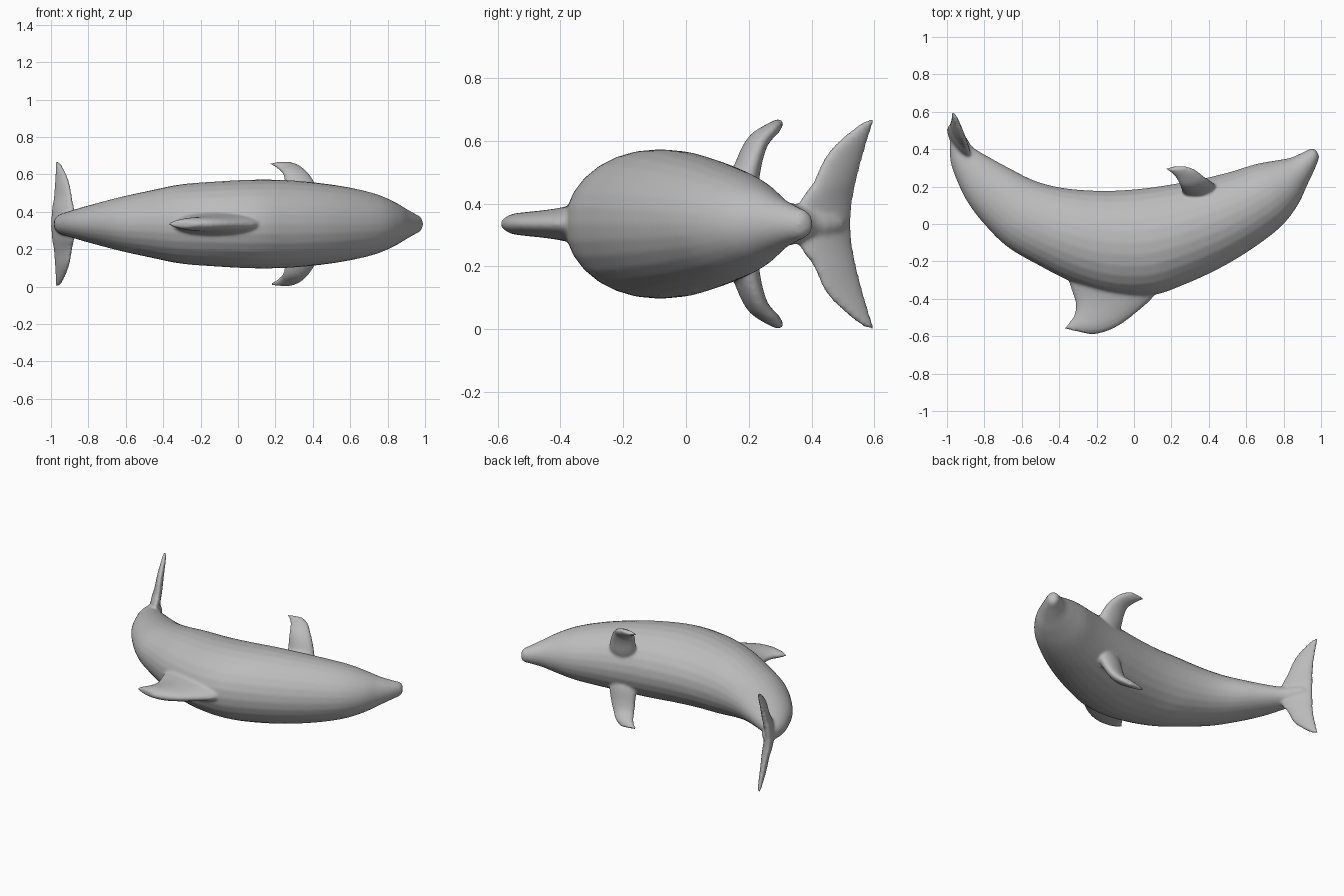
import bpy, bmesh, math
from mathutils import Vector

MID = 0.335      # height of the symmetry plane
RING = 28        # points around each cross-section
STEPS = 5        # interpolated rings between stations

skin = bpy.data.materials.new("grey skin")
skin.diffuse_color = (0.5, 0.5, 0.5, 1)


def spline(a, b, c, d, t):
    return 0.5 * (2 * b + (c - a) * t + (2 * a - 5 * b + 4 * c - d) * t * t
                  + (3 * b - a - 3 * c + d) * t ** 3)


def loft(bm, stations):
    """Skin smooth elliptical rings; a station is (edge point, edge point, half-thickness vector)."""
    n = len(stations)
    rows = []
    for i in range(n - 1):
        q = [stations[max(0, min(n - 1, i + k))] for k in (-1, 0, 1, 2)]
        rows += [[spline(*(s[j] for s in q), k / STEPS) for j in range(3)] for k in range(STEPS)]
    rows.append(stations[-1])
    rings = []
    for a, b, w in rows:
        mid, half = (a + b) / 2, (a - b) / 2
        rings.append([bm.verts.new(mid + half * math.cos(t) + w * math.sin(t))
                      for t in (2 * math.pi * k / RING for k in range(RING))])
    faces = [bm.faces.new((r[k], r[(k + 1) % RING], s[(k + 1) % RING], s[k]))
             for r, s in zip(rings, rings[1:]) for k in range(RING)]
    faces += [bm.faces.new(rings[0]), bm.faces.new(rings[-1])]
    bmesh.ops.recalc_face_normals(bm, faces=faces)


def flat(rows):
    """Stations in the symmetry plane, thickness along z."""
    return [(Vector((a, b, MID)), Vector((c, d, MID)), Vector((0, 0, w)))
            for a, b, c, d, w in rows]


def blade(rows, side):
    """Stations of a paired fin: lead x, y, z offset, trail x, y, z offset, half thickness."""
    ends = [(Vector((a, b, MID + side * c)), Vector((d, e, MID + side * f)), w)
            for a, b, c, d, e, f, w in rows]
    span = (ends[-1][0] + ends[-1][1] - ends[0][0] - ends[0][1]).normalized()
    return [(a, b, (a - b).cross(span).normalized() * w) for a, b, w in ends]


bm = bmesh.new()

# Curved torso: belly edge, back edge, half width
loft(bm, flat([
    (0.973, 0.395, 0.991, 0.362, 0.018),
    (0.950, 0.404, 0.985, 0.340, 0.042),
    (0.900, 0.382, 0.965, 0.290, 0.060),
    (0.840, 0.355, 0.925, 0.205, 0.088),
    (0.760, 0.340, 0.875, 0.100, 0.125),
    (0.650, 0.320, 0.790, -0.010, 0.165),
    (0.520, 0.280, 0.650, -0.120, 0.197),
    (0.380, 0.245, 0.480, -0.225, 0.220),
    (0.220, 0.215, 0.290, -0.315, 0.235),
    (0.050, 0.190, 0.100, -0.380, 0.237),
    (-0.120, 0.178, -0.120, -0.375, 0.227),
    (-0.280, 0.182, -0.330, -0.310, 0.212),
    (-0.420, 0.200, -0.510, -0.220, 0.180),
    (-0.540, 0.235, -0.680, -0.120, 0.148),
    (-0.660, 0.295, -0.810, 0.010, 0.115),
    (-0.770, 0.355, -0.895, 0.125, 0.088),
    (-0.860, 0.410, -0.950, 0.240, 0.066),
    (-0.895, 0.460, -0.980, 0.330, 0.055),
    (-0.930, 0.500, -0.985, 0.420, 0.040),
    (-0.955, 0.510, -0.975, 0.480, 0.015)]))

# Back fin
loft(bm, flat([
    (0.160, -0.300, -0.370, -0.240, 0.090),
    (0.100, -0.395, -0.335, -0.350, 0.058),
    (0.030, -0.460, -0.312, -0.430, 0.045),
    (-0.060, -0.530, -0.322, -0.490, 0.038),
    (-0.140, -0.572, -0.350, -0.530, 0.032),
    (-0.220, -0.592, -0.375, -0.558, 0.018)]))

for side in (1, -1):
    # Flippers
    loft(bm, blade([
        (0.440, 0.140, 0.050, 0.270, 0.100, 0.050, 0.060),
        (0.440, 0.195, 0.130, 0.260, 0.165, 0.130, 0.050),
        (0.410, 0.225, 0.215, 0.250, 0.195, 0.225, 0.038),
        (0.375, 0.250, 0.270, 0.240, 0.220, 0.270, 0.030),
        (0.330, 0.285, 0.310, 0.212, 0.265, 0.298, 0.024),
        (0.280, 0.305, 0.331, 0.165, 0.298, 0.324, 0.012)], side))
    # Tail flukes
    loft(bm, blade([
        (-0.890, 0.350, -0.020, -0.992, 0.520, -0.020, 0.034),
        (-0.880, 0.365, 0.070, -0.990, 0.528, 0.070, 0.030),
        (-0.890, 0.405, 0.130, -0.980, 0.542, 0.140, 0.025),
        (-0.905, 0.445, 0.215, -0.975, 0.562, 0.215, 0.021),
        (-0.925, 0.500, 0.275, -0.972, 0.580, 0.275, 0.016),
        (-0.950, 0.565, 0.325, -0.972, 0.600, 0.336, 0.010)], side))

mesh = bpy.data.meshes.new("sea_mammal_body")
bm.to_mesh(mesh)
bm.free()
mesh.materials.append(skin)
body = bpy.data.objects.new("sea_mammal_body", mesh)
bpy.context.collection.objects.link(body)

# Fuse the parts into one skin and soften the joints
fuse = body.modifiers.new("fuse", 'REMESH')
fuse.mode = 'VOXEL'
fuse.voxel_size = 0.009
fuse.use_smooth_shade = True
soften = body.modifiers.new("soften", 'SMOOTH')
soften.factor = 0.5
soften.iterations = 6
bpy.context.view_layer.objects.active = body
body.select_set(True)
for name in ("fuse", "soften"):
    bpy.ops.object.modifier_apply(modifier=name)
bpy.ops.object.shade_smooth()
